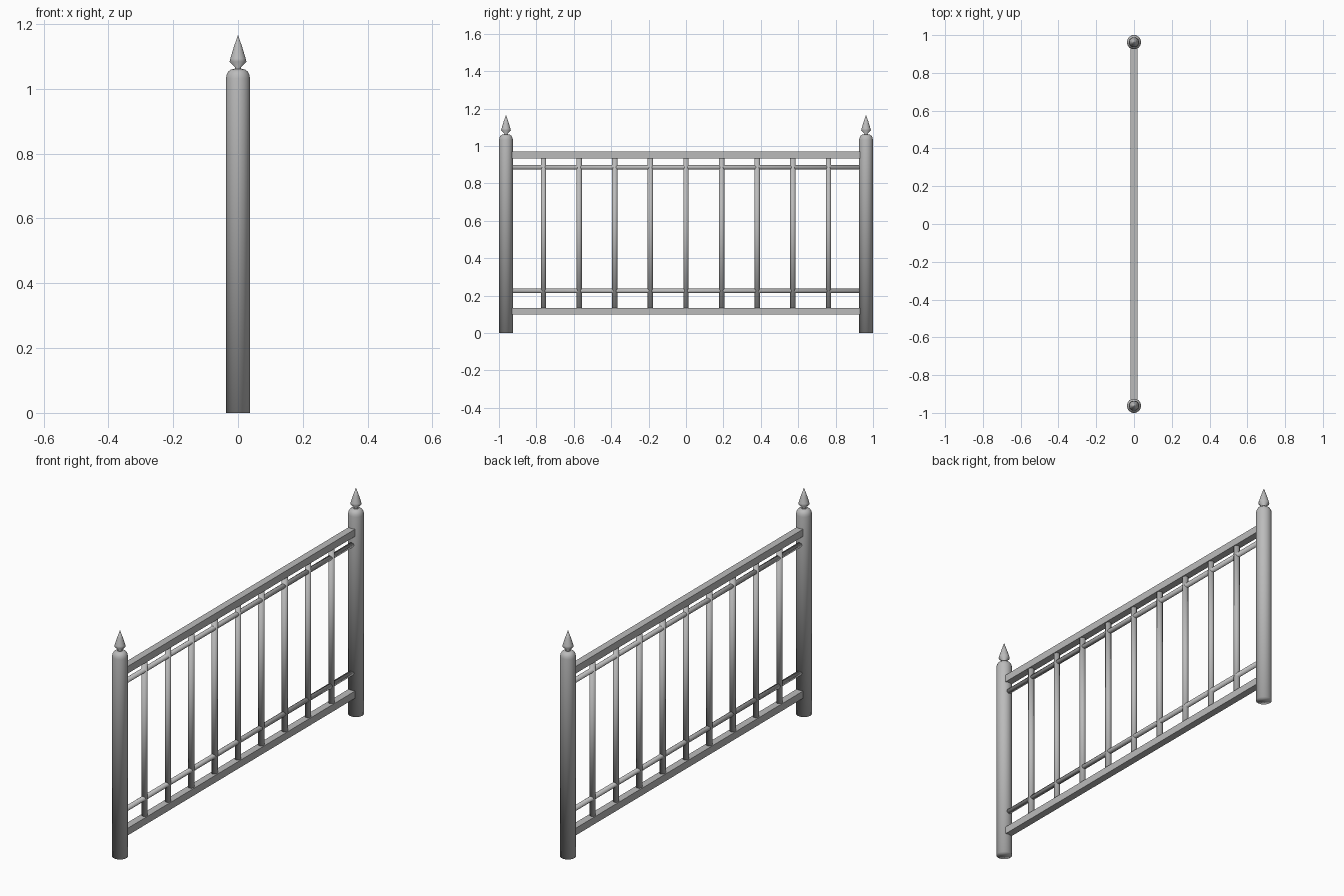
import bpy, bmesh, math
from mathutils import Matrix

if "Cube" in bpy.data.objects:
    bpy.data.objects.remove(bpy.data.objects["Cube"])

iron = bpy.data.materials.new("grey iron")
iron.diffuse_color = (0.5, 0.5, 0.5, 1)
iron.use_nodes = True
iron.node_tree.nodes["Principled BSDF"].inputs["Base Color"].default_value = iron.diffuse_color


def finish(bm, name, loc=(0, 0, 0), smooth=True):
    bmesh.ops.recalc_face_normals(bm, faces=bm.faces)
    for f in bm.faces:
        f.smooth = smooth
    me = bpy.data.meshes.new(name)
    bm.to_mesh(me)
    bm.free()
    me.materials.append(iron)
    ob = bpy.data.objects.new(name, me)
    ob.location = loc
    bpy.context.collection.objects.link(ob)
    return ob


def lathe(name, profile, sides, loc):
    """Turn a (radius, z) profile around z, capping open ends."""
    bm = bmesh.new()
    rings = []
    for r, z in profile:
        rings.append([bm.verts.new((r * math.cos(2 * math.pi * (i + 0.5) / sides),
                                    r * math.sin(2 * math.pi * (i + 0.5) / sides), z))
                      for i in range(sides)])
    for a, b in zip(rings, rings[1:]):
        for i in range(sides):
            j = (i + 1) % sides
            bm.faces.new((a[i], a[j], b[j], b[i]))
    bm.faces.new(rings[0])
    bm.faces.new(rings[-1])
    return finish(bm, name, loc)


def square_rail(name, z):
    bm = bmesh.new()
    bmesh.ops.create_cube(bm, size=1, matrix=Matrix.Diagonal((0.037, 1.86, 0.037, 1)))
    return finish(bm, name, (0, 0, z), smooth=False)


def round_rail(name, z):
    ob = lathe(name, [(0.0125, -0.93), (0.0125, 0.93)], 12, (0, 0, z))
    ob.rotation_euler.x = math.pi / 2


# End posts with rounded tops and spear finials
post = [(0.0375, 0), (0.0375, 1.032), (0.0355, 1.044), (0.03, 1.054),
        (0.022, 1.06), (0.008, 1.062)]
spear = [(0.013, 1.058), (0.009, 1.066), (0.0265, 1.084), (0.024, 1.094),
         (0.014, 1.127), (0.0008, 1.165)]
for side, y in (("front", -0.9625), ("back", 0.9625)):
    lathe(side + "_post", post, 20, (0, y, 0))
    lathe(side + "_finial", spear, 16, (0, y, 0))

# Square outer rails and thin round inner rails
square_rail("top_rail", 0.952)
square_rail("bottom_rail", 0.1165)
round_rail("upper_round_rail", 0.886)
round_rail("lower_round_rail", 0.225)

# Evenly spaced upright bars
for i in range(9):
    lathe("baluster_%d" % (i + 1), [(0.015, 0.133), (0.015, 0.935)], 12,
          (0, (i - 4) * 0.1905, 0))
